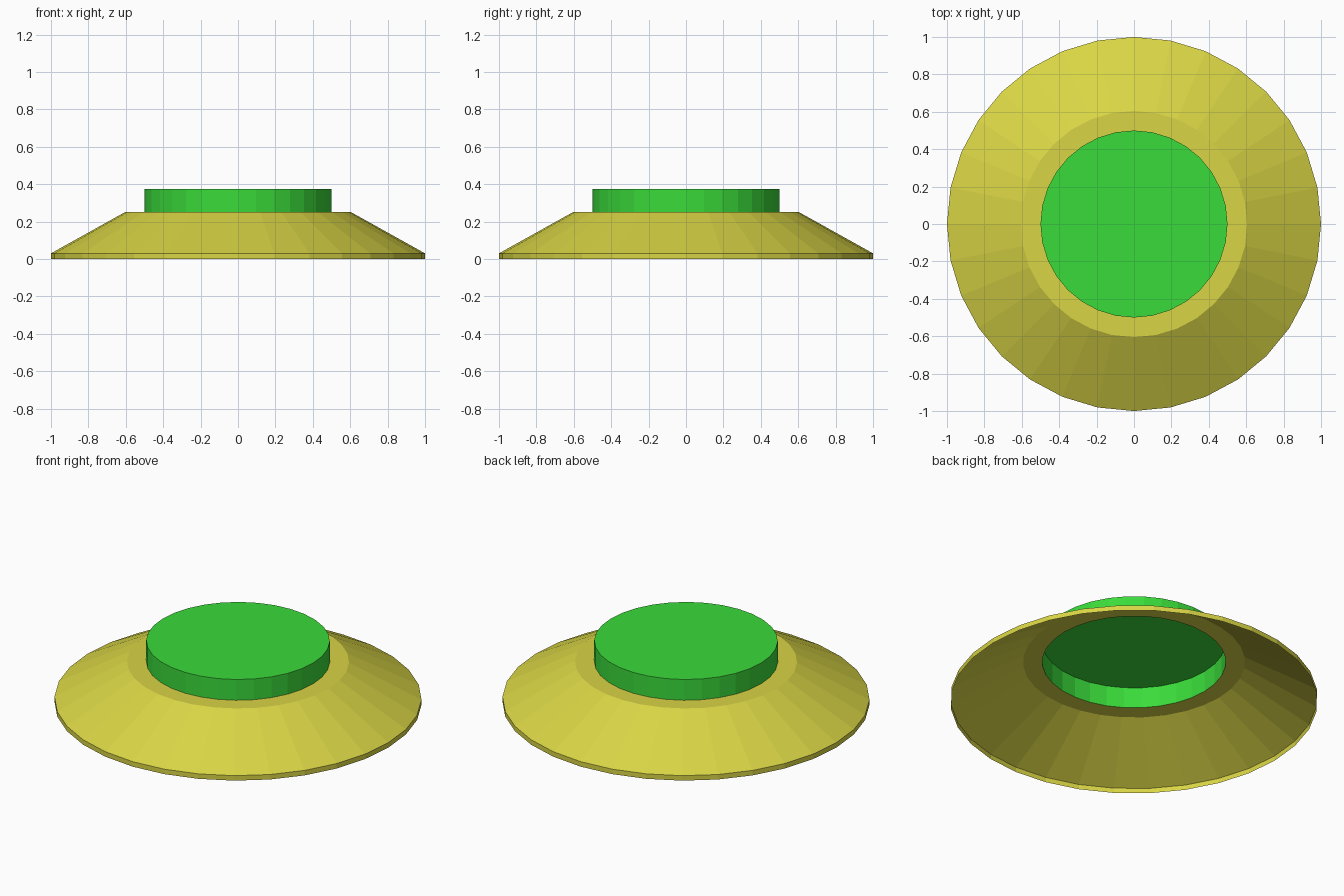
import bpy, bmesh, math

if "Cube" in bpy.data.objects:
    bpy.data.objects.remove(bpy.data.objects["Cube"])

SEG = 32


def material(name, rgb):
    # sRGB bytes to linear diffuse colour
    m = bpy.data.materials.new(name)
    lin = [((c / 255 + 0.055) / 1.055) ** 2.4 for c in rgb]
    m.diffuse_color = (*lin, 1.0)
    m.use_nodes = True
    m.node_tree.nodes["Principled BSDF"].inputs["Base Color"].default_value = m.diffuse_color
    return m


def lathe(name, profile, mat, cap=False):
    # thin open shell turned around z; profile runs from the bottom up
    bm = bmesh.new()
    rings = []
    for r, z in profile:
        rings.append([bm.verts.new((r * math.cos(2 * math.pi * i / SEG),
                                    r * math.sin(2 * math.pi * i / SEG), z))
                      for i in range(SEG)])
    for a, b in zip(rings, rings[1:]):
        for i in range(SEG):
            j = (i + 1) % SEG
            bm.faces.new((a[i], a[j], b[j], b[i]))
    if cap:
        bm.faces.new(rings[-1])
    me = bpy.data.meshes.new(name)
    bm.to_mesh(me)
    bm.free()
    me.materials.append(mat)
    ob = bpy.data.objects.new(name, me)
    bpy.context.collection.objects.link(ob)
    return ob


yellow = material("olive yellow", (217, 213, 69))
green = material("bright green", (58, 219, 58))

# hollow sloped skirt with a short rim and a flat ring on top, open in the middle
lathe("skirt", [(1, 0), (1, 0.03), (0.605, 0.25), (0.5, 0.25)], yellow)

# hollow button, open below and closed on top
lathe("button", [(0.5, 0.25), (0.5, 0.375)], green, cap=True)
